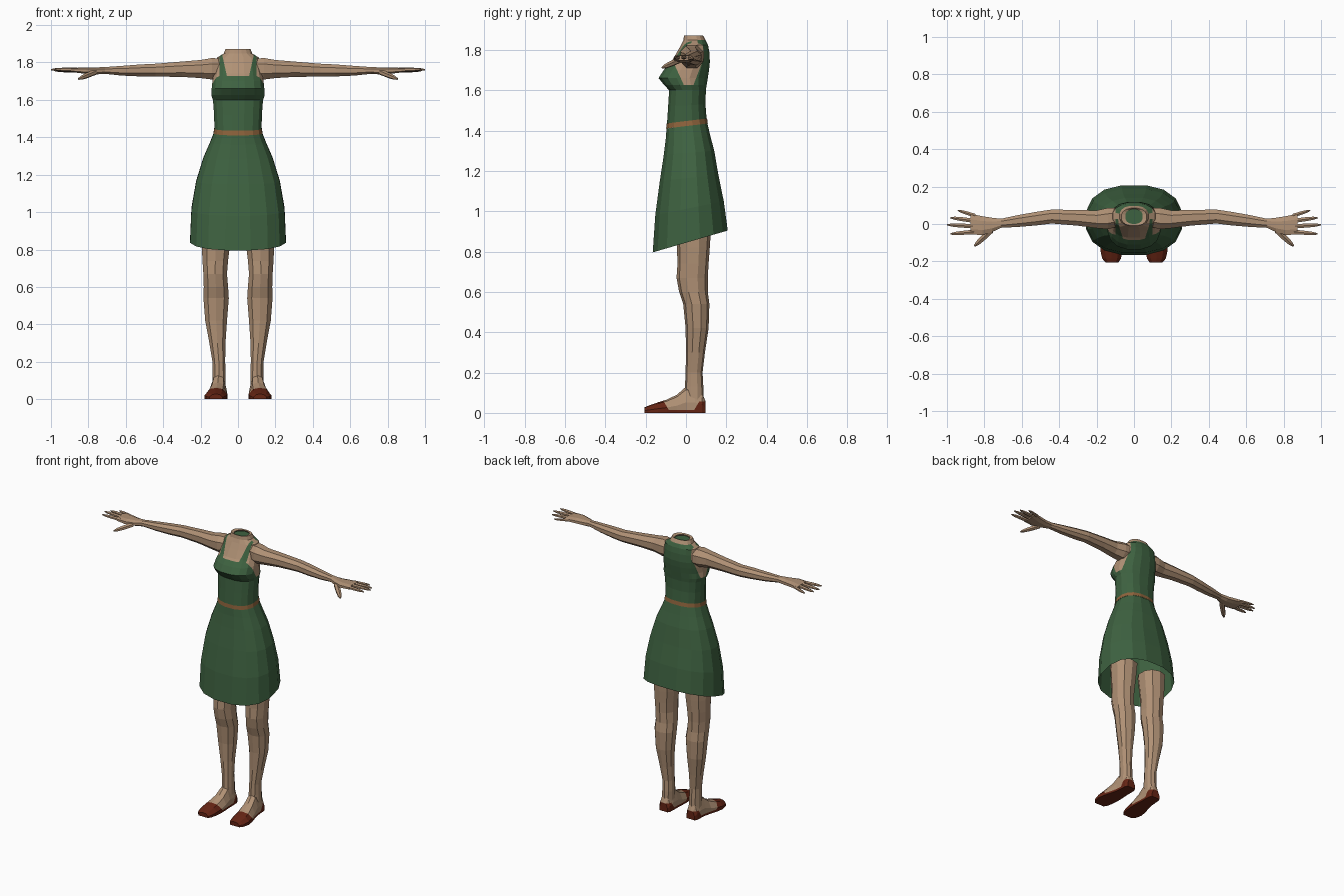
import bpy, bmesh, math
from mathutils import Vector


def material(name, rgb):
    m = bpy.data.materials.new(name)
    m.diffuse_color = (*rgb, 1)
    return m


SKIN = material("skin", (0.434, 0.283, 0.178))
GREEN = material("dress green", (0.048, 0.122, 0.052))
TAN = material("belt tan", (0.27, 0.125, 0.045))
BROWN = material("shoe brown", (0.13, 0.018, 0.007))


def ring(center, u, v, n, power=2.0, phase=0.5):
    """Closed superellipse section spanned by half-axis vectors u and v."""
    c, u, v = Vector(center), Vector(u), Vector(v)
    pts = []
    for i in range(n):
        a = 2 * math.pi * (i + phase) / n
        cs, sn = math.cos(a), math.sin(a)
        pts.append(c + u * math.copysign(abs(cs) ** (2 / power), cs)
                   + v * math.copysign(abs(sn) ** (2 / power), sn))
    return pts


def loft(bm, rings, cap_start=True, cap_end=True):
    rows = [[bm.verts.new(p) for p in r] for r in rings]
    n = len(rows[0])
    for a, b in zip(rows, rows[1:]):
        for i in range(n):
            j = (i + 1) % n
            bm.faces.new((a[i], a[j], b[j], b[i]))
    if cap_start:
        bm.faces.new(rows[0][::-1])
    if cap_end:
        bm.faces.new(rows[-1])


def cut(bm, point, normal, test=lambda c: True):
    """Cut an edge line through the faces that pass the test."""
    faces = [f for f in bm.faces if test(f.calc_center_median())]
    edges = {e for f in faces for e in f.edges}
    verts = {v for f in faces for v in f.verts}
    bmesh.ops.bisect_plane(bm, geom=faces + list(edges) + list(verts), dist=1e-5,
                           plane_co=point, plane_no=normal)


def finish(bm, name, mats, rule=None, mirror=False):
    bmesh.ops.recalc_face_normals(bm, faces=bm.faces[:])
    if rule:
        for f in bm.faces:
            f.material_index = rule(f.calc_center_median())
    me = bpy.data.meshes.new(name)
    bm.to_mesh(me)
    bm.free()
    for m in mats:
        me.materials.append(m)
    ob = bpy.data.objects.new(name, me)
    bpy.context.collection.objects.link(ob)
    if mirror:
        ob.modifiers.new("mirror", "MIRROR").use_mirror_merge = False
    return ob


def body_ring(zf, zb, hw, yf, yb, power=2.4):
    """Horizontal section, tilted from front height zf to back height zb."""
    return ring((0, (yf + yb) / 2, (zf + zb) / 2), (hw, 0, 0),
                (0, (yb - yf) / 2, (zb - zf) / 2), 16, power)


# Skirt, open at the slanted hem
skirt = [(0.795, 0.905, 0.26, -0.168, 0.21), (0.98, 1.05, 0.253, -0.155, 0.19),
         (1.15, 1.18, 0.227, -0.132, 0.163), (1.28, 1.30, 0.188, -0.112, 0.142),
         (1.36, 1.375, 0.154, -0.102, 0.122), (1.41, 1.435, 0.131, -0.098, 0.108)]
bm = bmesh.new()
loft(bm, [body_ring(*r) for r in skirt], False, False)
finish(bm, "skirt", [GREEN])

# Belt
bm = bmesh.new()
loft(bm, [body_ring(1.41, 1.435, 0.133, -0.1, 0.11),
          body_ring(1.435, 1.46, 0.129, -0.098, 0.106)], False, False)
finish(bm, "belt", [TAN])

# Torso with bodice, bust and neck
torso = [(1.43, 1.455, 0.128, -0.096, 0.104), (1.52, 1.53, 0.13, -0.09, 0.098),
         (1.60, 1.60, 0.136, -0.085, 0.1), (1.625, 1.625, 0.145, -0.11, 0.104),
         (1.66, 1.66, 0.143, -0.138, 0.11), (1.70, 1.70, 0.139, -0.112, 0.116),
         (1.74, 1.74, 0.131, -0.075, 0.12), (1.79, 1.79, 0.121, -0.045, 0.117),
         (1.825, 1.825, 0.115, -0.025, 0.11), (1.848, 1.848, 0.078, -0.014, 0.098),
         (1.872, 1.872, 0.068, -0.01, 0.085), (1.866, 1.866, 0.047, 0.0, 0.08)]
bm = bmesh.new()
loft(bm, [body_ring(*r) for r in torso], False, False)
for s in (-1, 1):
    # neckline sides
    cut(bm, (s * 0.06, 0, 1.73), (1, 0, -s * 0.22), lambda c: c.z > 1.69 and c.y < 0.04)
    # armhole sides
    cut(bm, (s * 0.1, 0, 0), (1, 0, 0), lambda c: c.z > 1.6)
cut(bm, (0, 0, 1.728), (0, 0, 1), lambda c: c.z > 1.69 and c.y < 0.0)
cut(bm, (0, -0.008, 1.62), (0, 0.12, 0.055), lambda c: c.z > 1.6 and abs(c.x) > 0.09)
cut(bm, (0, 0.035, 1.62), (0, 0.13, -0.05), lambda c: c.z > 1.6 and abs(c.x) > 0.09)


def bodice_rule(c):
    if c.z > 1.838:
        return 0
    if c.y < 0.03 and c.z > 1.728 and abs(c.x) < 0.06 + 0.22 * (c.z - 1.73):
        return 0
    up = c.z - 1.62
    if abs(c.x) > 0.1 and up > 0 and -0.008 - 0.458 * up < c.y < 0.035 + 0.385 * up:
        return 0
    return 1


finish(bm, "torso", [SKIN, GREEN], bodice_rule)

# Lining seen through the neck opening
bm = bmesh.new()
bm.faces.new([bm.verts.new(p) for p in ring((0, 0.04, 1.86), (0.05, 0, 0), (0, 0.043, 0), 16)])
finish(bm, "neck_lining", [GREEN])

# Arms: x, y range, z range
arm = [(0.095, -0.02, 0.09, 1.71, 1.825), (0.14, -0.032, 0.09, 1.705, 1.828),
       (0.2, -0.026, 0.076, 1.713, 1.817), (0.3, -0.012, 0.078, 1.72, 1.808),
       (0.44, 0.0, 0.08, 1.722, 1.796), (0.52, -0.01, 0.068, 1.723, 1.792),
       (0.62, -0.018, 0.05, 1.728, 1.784), (0.71, -0.022, 0.03, 1.738, 1.777)]
palm = [(0.71, -0.022, 0.03, 1.738, 1.777), (0.76, -0.046, 0.036, 1.735, 1.775),
        (0.81, -0.062, 0.045, 1.738, 1.775), (0.875, -0.06, 0.058, 1.746, 1.772)]


def limb(name, rows, n, power):
    bm = bmesh.new()
    loft(bm, [ring((x, (a + b) / 2, (c + d) / 2), (0, (b - a) / 2, 0),
                   (0, 0, (d - c) / 2), n, power) for x, a, b, c, d in rows])
    finish(bm, name, [SKIN], mirror=True)


limb("arm", arm, 8, 2.2)
limb("palm", palm, 8, 2.4)

# Fingers and thumb: base, tip, radius
digits = {"little_finger": ((0.85, 0.045, 1.758), (0.942, 0.073, 1.752), 0.011),
          "ring_finger": ((0.86, 0.018, 1.76), (0.982, 0.034, 1.757), 0.013),
          "middle_finger": ((0.86, -0.012, 1.762), (1.0, -0.004, 1.762), 0.013),
          "index_finger": ((0.855, -0.042, 1.76), (0.982, -0.053, 1.764), 0.013),
          "thumb": ((0.765, -0.035, 1.748), (0.853, -0.118, 1.712), 0.018)}
for name, (base, tip, r) in digits.items():
    a, b = Vector(base), Vector(tip)
    d = (b - a).normalized()
    side = d.cross(Vector((0, 0, 1))).normalized()
    up = side.cross(d)
    bm = bmesh.new()
    loft(bm, [ring(a.lerp(b, t), side * r * k, up * r * k * 0.85, 6)
              for t, k in ((0, 1), (0.5, 0.95), (0.8, 0.75), (1, 0.3))])
    finish(bm, name, [SKIN], mirror=True)

# Legs: z, x range, y range
leg = [(0.05, 0.065, 0.14, -0.01, 0.088), (0.13, 0.064, 0.138, -0.005, 0.086),
       (0.2, 0.067, 0.138, -0.002, 0.082), (0.3, 0.065, 0.155, 0.0, 0.094),
       (0.42, 0.056, 0.178, -0.002, 0.112), (0.54, 0.046, 0.188, -0.014, 0.116),
       (0.6, 0.05, 0.186, -0.034, 0.108), (0.67, 0.056, 0.188, -0.047, 0.108),
       (0.74, 0.05, 0.193, -0.042, 0.112), (0.82, 0.04, 0.197, -0.045, 0.118),
       (0.93, 0.03, 0.2, -0.055, 0.125)]
bm = bmesh.new()
loft(bm, [ring(((a + b) / 2, (c + d) / 2, z), ((b - a) / 2, 0, 0), (0, (d - c) / 2, 0), 10, 2.2)
          for z, a, b, c, d in leg])
finish(bm, "leg", [SKIN], mirror=True)

# Feet in low shoes: y, centre x, half width at the sole, top height
foot = [(-0.205, 0.118, 0.035, 0.028), (-0.185, 0.12, 0.05, 0.036), (-0.14, 0.12, 0.06, 0.052),
        (-0.095, 0.115, 0.058, 0.066), (-0.045, 0.108, 0.05, 0.09), (0.0, 0.104, 0.043, 0.13),
        (0.045, 0.102, 0.041, 0.13), (0.08, 0.102, 0.039, 0.1), (0.096, 0.102, 0.03, 0.06)]
bm = bmesh.new()
loft(bm, [[Vector((cx + w * fx, y, h * fz)) for fx, fz in
           ((-1, 0), (1, 0), (1, 0.4), (0.6, 0.88), (0, 1), (-0.6, 0.88), (-1, 0.4))]
          for y, cx, w, h in foot])
cut(bm, (0, 0, 0.014), (0, 0, 1))
cut(bm, (0, 0.04, 0.014), (0, 1, -0.6), lambda c: c.y > 0)
cut(bm, (0, 0, 0.056), (0, 0, 1), lambda c: c.y > 0.03)
cut(bm, (0, -0.085, 0.014), (0, 1, 0.6), lambda c: c.y < -0.04)


def shoe_rule(c):
    heel = c.z < 0.057 and c.y > 0.04 + 0.6 * (c.z - 0.014)
    toe = c.y < -0.085 - 0.6 * (c.z - 0.014)
    return 1 if c.z < 0.014 or heel or toe else 0


finish(bm, "foot", [SKIN, BROWN], shoe_rule, mirror=True)
